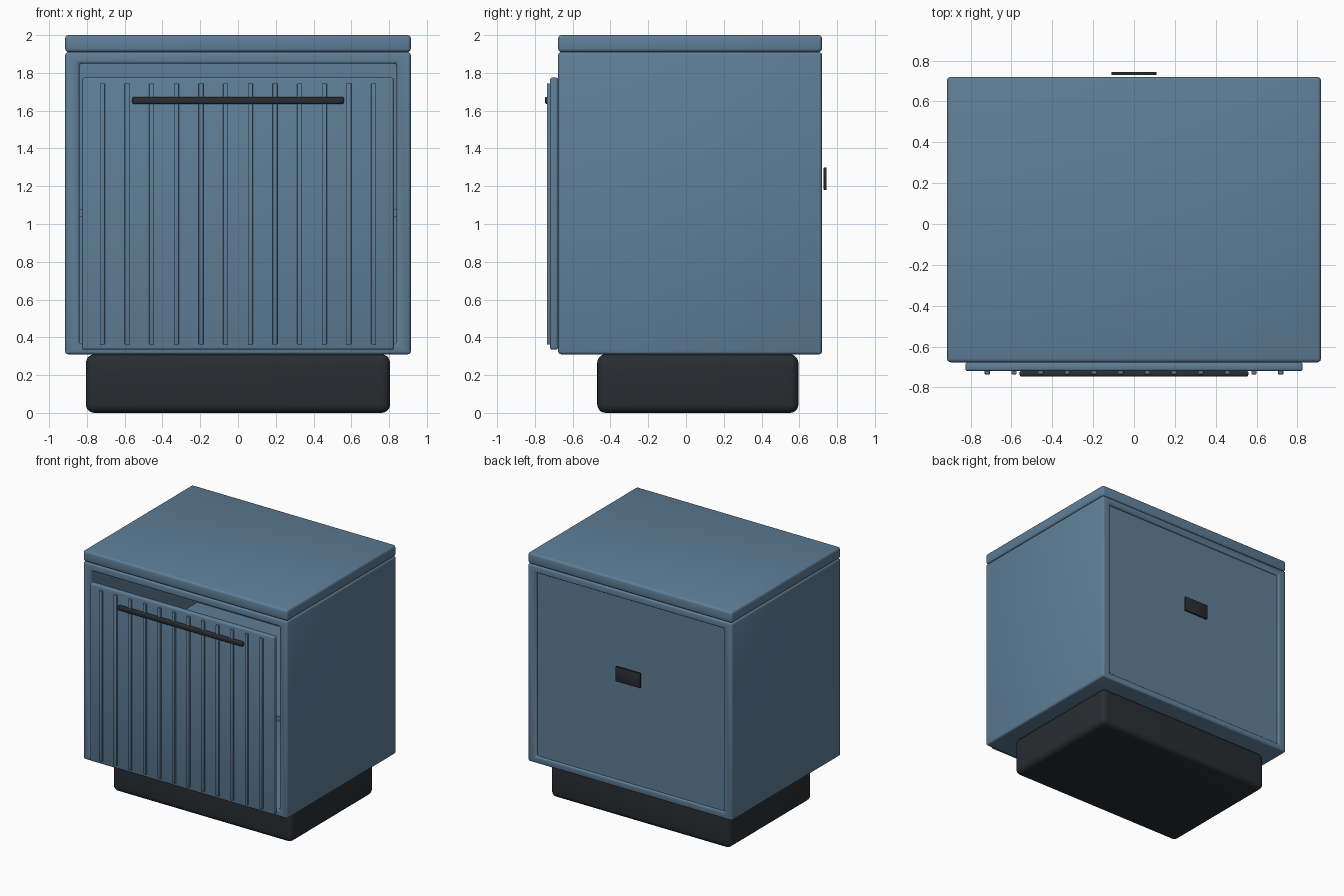
import bpy, math

if "Cube" in bpy.data.objects:
    bpy.data.objects.remove(bpy.data.objects["Cube"])

def material(name, color):
    m = bpy.data.materials.new(name)
    m.diffuse_color = (*color, 1)
    m.use_nodes = True
    m.node_tree.nodes["Principled BSDF"].inputs["Base Color"].default_value = m.diffuse_color
    return m

BLUE = material("blue_paint", (0.115, 0.21, 0.31))
DARK = material("dark_metal", (0.022, 0.026, 0.031))

def finish(ob, mat, bevel, segments=3):
    ob.data.materials.append(mat)
    if bevel:
        mod = ob.modifiers.new("bevel", 'BEVEL')
        mod.width = bevel
        mod.segments = segments
        mod.limit_method = 'ANGLE'
    bpy.ops.object.select_all(action='DESELECT')
    ob.select_set(True)
    bpy.context.view_layer.objects.active = ob
    if bevel:
        bpy.ops.object.modifier_apply(modifier="bevel")
    bpy.ops.object.shade_smooth_by_angle(angle=math.radians(35))
    return ob

def box(name, x, y, z, mat, bevel=0.0, segments=3):
    """Box from (min, max) ranges on each axis."""
    c = [(a + b) / 2 for a, b in (x, y, z)]
    bpy.ops.mesh.primitive_cube_add(size=1, location=c)
    ob = bpy.context.object
    ob.name = name
    ob.scale = [b - a for a, b in (x, y, z)]
    bpy.ops.object.transform_apply(location=False, rotation=False, scale=True)
    return finish(ob, mat, bevel, segments)

def frame(name, outer, inner, y, mat, bevel):
    """Rectangular tube running along y; outer and inner are (half width, z min, z max)."""
    verts, faces = [], []
    for yy in y:
        for w, z0, z1 in (outer, inner):
            verts += [(-w, yy, z0), (w, yy, z0), (w, yy, z1), (-w, yy, z1)]
    for i in range(4):
        j = (i + 1) % 4
        faces += [(i, j, 4 + j, 4 + i), (8 + j, 8 + i, 12 + i, 12 + j),
                  (j, i, 8 + i, 8 + j), (4 + i, 4 + j, 12 + j, 12 + i)]
    me = bpy.data.meshes.new(name)
    me.from_pydata(verts, [], faces)
    ob = bpy.data.objects.new(name, me)
    bpy.context.collection.objects.link(ob)
    return finish(ob, mat, bevel)

# Body: open shell, top slab, back panel and inner shelf
frame("carcass", (0.915, 0.31, 1.91), (0.84, 0.365, 1.85), (-0.677, 0.72), BLUE, 0.016)
box("top_slab", (-0.915, 0.915), (-0.677, 0.72), (1.91, 2.0), BLUE, 0.018)
box("back_panel", (-0.845, 0.845), (0.68, 0.702), (0.36, 1.855), BLUE)
box("inner_shelf", (-0.845, 0.845), (-0.6, 0.685), (1.04, 1.08), BLUE)

# Plinth
box("plinth", (-0.805, 0.805), (-0.47, 0.595), (0.0, 0.31), DARK, 0.045, 5)

# Fluted door
box("door_panel", (-0.825, 0.825), (-0.72, -0.677), (0.335, 1.775), BLUE, 0.012)
for i in range(12):
    x = -0.718 + i * 1.436 / 11
    box(f"door_rib_{i + 1}", (x - 0.013, x + 0.013), (-0.736, -0.715), (0.362, 1.745), BLUE, 0.004, 2)

# Handle bar and rear plate
box("handle_bar", (-0.56, 0.56), (-0.747, -0.718), (1.635, 1.673), DARK, 0.01)
box("rear_plate", (-0.11, 0.11), (0.729, 0.745), (1.18, 1.3), DARK, 0.003, 2)
